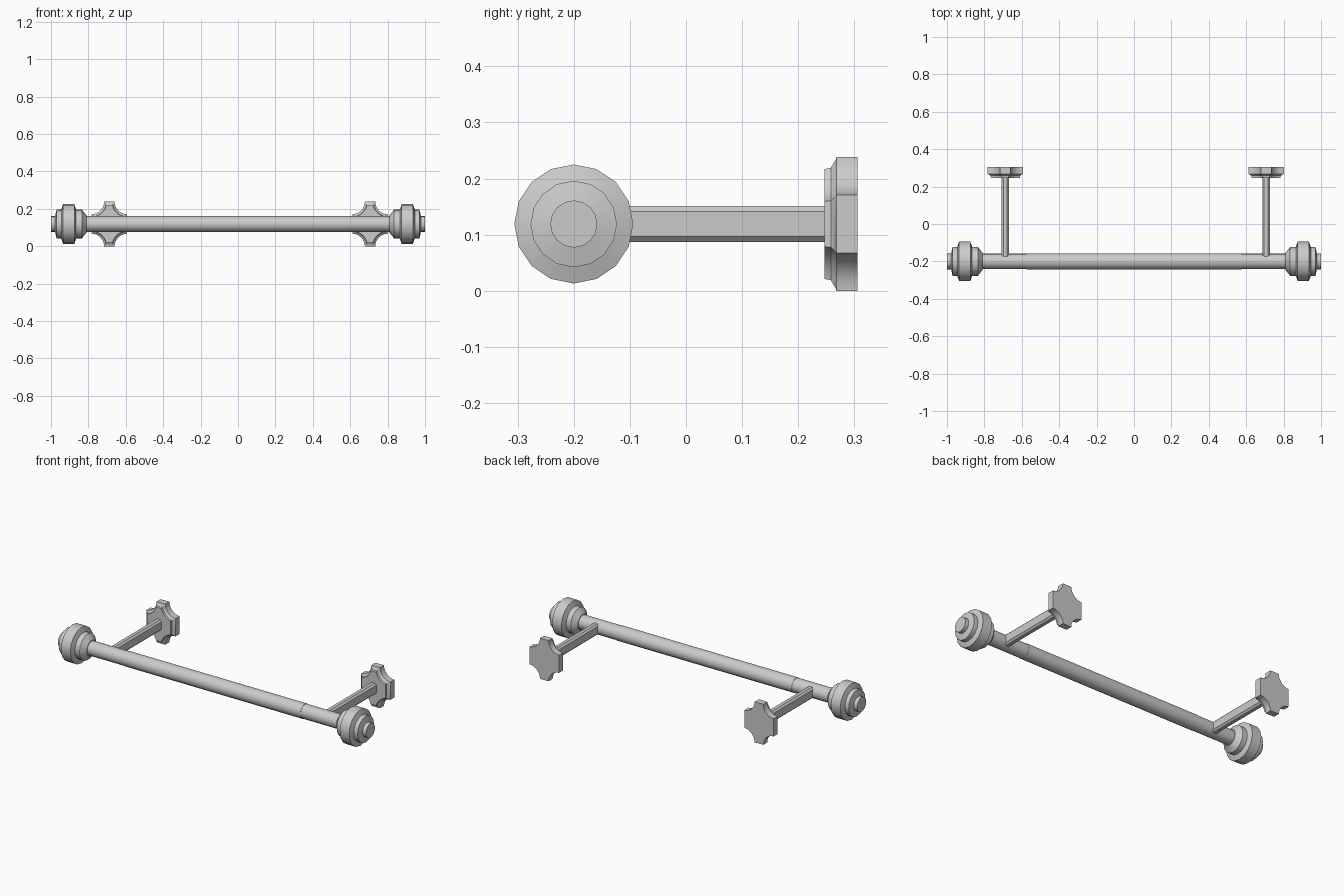
import bpy
import bmesh
from math import cos, sin, pi, radians
from mathutils import Vector

cube = bpy.data.objects.get("Cube")
if cube:
    bpy.data.objects.remove(cube, do_unlink=True)

metal = bpy.data.materials.new("grey metal")
metal.use_nodes = True
GREY = (0.6, 0.6, 0.6, 1)
metal.diffuse_color = GREY
metal.node_tree.nodes["Principled BSDF"].inputs["Base Color"].default_value = GREY

ROD_Y, MID_Z = -0.2, 0.119
SIDES = 16


def loft(name, rings, location):
    """Skin a list of closed rings and cap both ends."""
    bm = bmesh.new()
    loops = [[bm.verts.new(p) for p in ring] for ring in rings]
    for a, b in zip(loops, loops[1:]):
        for i in range(len(a)):
            j = (i + 1) % len(a)
            bm.faces.new((a[i], a[j], b[j], b[i]))
    bm.faces.new(loops[0])
    bm.faces.new(loops[-1])
    bmesh.ops.recalc_face_normals(bm, faces=bm.faces)
    mesh = bpy.data.meshes.new(name)
    bm.to_mesh(mesh)
    bm.free()
    mesh.materials.append(metal)
    obj = bpy.data.objects.new(name, mesh)
    obj.location = location
    bpy.context.collection.objects.link(obj)
    bpy.ops.object.select_all(action='DESELECT')
    obj.select_set(True)
    bpy.context.view_layer.objects.active = obj
    bpy.ops.object.shade_smooth_by_angle(angle=radians(30))
    return obj


def turned(name, profile):
    """Turn an (x, radius) profile around the rod axis."""
    rings = [[Vector((x, r * sin(2 * pi * i / SIDES), r * cos(2 * pi * i / SIDES)))
              for i in range(SIDES)] for x, r in profile]
    return loft(name, rings, (0, ROD_Y, MID_Z))


def plaque_ring(y, inset, steps=6):
    """Outline of a plaque with four scooped corners."""
    half_x, half_z, scoop = 0.095, 0.119, 0.067
    radius = scoop + inset * 0.65
    u, v = half_x - inset * 0.85, half_z - inset
    # End angles where the scoop meets the side and the top
    tip_z = half_z - (radius ** 2 - (half_x - u) ** 2) ** 0.5
    tip_x = half_x - (radius ** 2 - (half_z - v) ** 2) ** 0.5
    start = Vector((u - half_x, tip_z - half_z))
    end = Vector((tip_x - half_x, v - half_z))
    quarter = []
    for i in range(steps + 1):
        p = start.lerp(end, i / steps).normalized() * radius
        quarter.append((half_x + p.x, half_z + p.y))
    flip = quarter[::-1]
    outline = (quarter + [(-x, z) for x, z in flip]
               + [(-x, -z) for x, z in quarter] + [(x, -z) for x, z in flip])
    return [Vector((x, y, z)) for x, z in outline]


# Rod with a slightly thicker middle sleeve
turned("rod", [(-0.82, 0.0415), (0.82, 0.0415)])
turned("rod_sleeve", [(-0.575, 0.043), (0.575, 0.043)])

# Stepped finials on both ends
finial = [(0.81, 0.046), (0.835, 0.077), (0.865, 0.077), (0.875, 0.106),
          (0.935, 0.106), (0.945, 0.077), (0.97, 0.077), (0.978, 0.042), (1.0, 0.042)]
for side, sign in (("left", 1), ("right", -1)):
    turned(side + "_finial", [(sign * x, r) for x, r in finial])

# Wall brackets: a chamfered arm and a scooped wall plate
arm = [(0.02, 0.022), (0.01, 0.032), (-0.01, 0.032), (-0.02, 0.022)]
arm += [(-x, -z) for x, z in arm]
layers = [(0.306, 0), (0.268, 0), (0.267, 0.004), (0.262, 0.012),
          (0.258, 0.019), (0.247, 0.021)]
for side, x in (("left", 0.706), ("right", -0.688)):
    loft(side + "_bracket_arm",
         [[Vector((a, y, b)) for a, b in arm] for y in (ROD_Y, 0.25)], (x, 0, MID_Z))
    loft(side + "_wall_plate", [plaque_ring(y, inset) for y, inset in layers],
         (x, 0, MID_Z))
